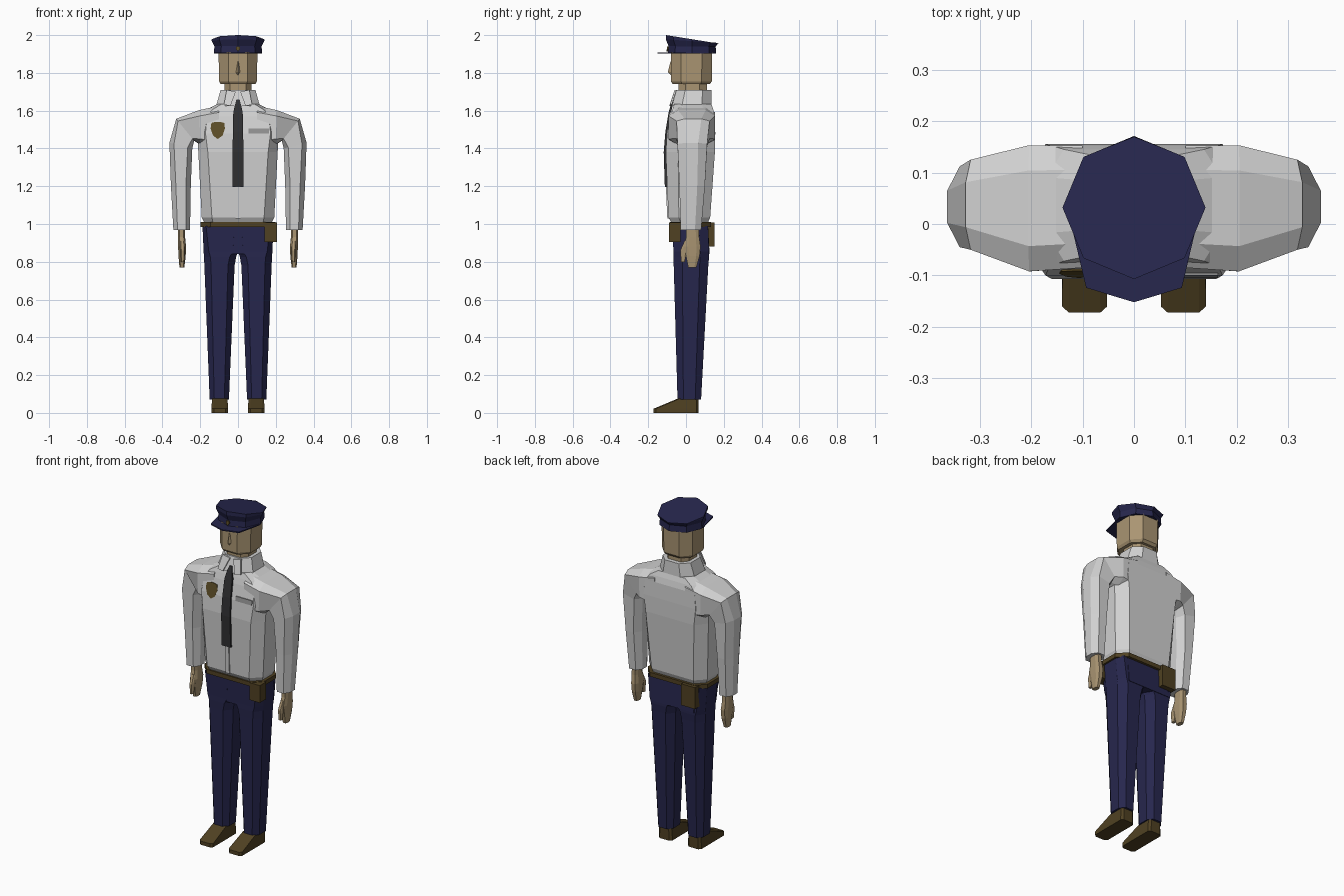
import bpy, bmesh, math
from mathutils import Vector


def material(name, r, g, b):
    m = bpy.data.materials.new(name)
    m.diffuse_color = (r, g, b, 1)
    return m


SHIRT = material("light grey cloth", 0.64, 0.64, 0.64)
NAVY = material("navy cloth", 0.02, 0.02, 0.075)
SKIN = material("skin", 0.40, 0.30, 0.17)
LEATHER = material("brown leather", 0.08, 0.053, 0.016)
BLACK = material("charcoal tie", 0.03, 0.03, 0.032)
STEEL = material("grey metal", 0.28, 0.28, 0.28)
BRASS = material("dark brass", 0.11, 0.075, 0.02)


def loft(name, rings, mat, mirror=False):
    """Skin a closed flat-shaded solid over rings with equal point counts."""
    bm = bmesh.new()
    vs = [[bm.verts.new(p) for p in r] for r in rings]
    n = len(vs[0])
    for a, b in zip(vs, vs[1:]):
        for i in range(n):
            bm.faces.new((a[i], a[(i + 1) % n], b[(i + 1) % n], b[i]))
    bm.faces.new(vs[0][::-1])
    bm.faces.new(vs[-1])
    bmesh.ops.recalc_face_normals(bm, faces=bm.faces)
    me = bpy.data.meshes.new(name)
    bm.to_mesh(me)
    bm.free()
    me.materials.append(mat)
    ob = bpy.data.objects.new(name, me)
    bpy.context.collection.objects.link(ob)
    if mirror:
        ob.modifiers.new("Mirror", 'MIRROR').use_mirror_merge = False
    return ob


def octagon(cx, cy):
    """Unit chamfered square as (u, v) in 0..1."""
    return [(cx, 0), (1 - cx, 0), (1, cy), (1, 1 - cy),
            (1 - cx, 1), (cx, 1), (0, 1 - cy), (0, cy)]


def flat(z, x0, x1, y0, y1, cx=0.2, cy=0.25):
    """Horizontal eight-sided ring."""
    return [(x0 + u * (x1 - x0), y0 + v * (y1 - y0), z) for u, v in octagon(cx, cy)]


def tilted(a, b, y0, y1, cx=0.2, cy=0.25):
    """Eight-sided ring spanning from point a to point b in the xz plane."""
    return [(a[0] + u * (b[0] - a[0]), y0 + v * (y1 - y0), a[1] + u * (b[1] - a[1]))
            for u, v in octagon(cx, cy)]


def box(name, x0, x1, y0, y1, z0, z1, mat):
    rings = [[(x0, y0, z), (x1, y0, z), (x1, y1, z), (x0, y1, z)] for z in (z0, z1)]
    return loft(name, rings, mat)


def plate(name, outline, mat, depth=0.008, mirror=False):
    """Thin plate from (x, y, z) points, thickened backwards."""
    back = [(x, y + depth, z) for x, y, z in outline]
    return loft(name, [outline, back], mat, mirror)


def cap_ring(r, z, slope=0.0, cy=0.032):
    """Octagon with corners on the axes, height falling toward the back."""
    pts = [(r * math.sin(i * math.pi / 4), -r * math.cos(i * math.pi / 4)) for i in range(8)]
    return [(x, cy + y, z - slope * y) for x, y in pts]


# Shoes
loft("shoe", [
    flat(0.0, 0.052, 0.14, -0.172, 0.067, 0.15, 0.05),
    flat(0.022, 0.052, 0.14, -0.172, 0.067, 0.15, 0.05),
    flat(0.075, 0.056, 0.138, -0.045, 0.067, 0.15, 0.1)], LEATHER, True)

# Trousers: legs and hips
loft("trouser_leg", [
    flat(0.072, 0.048, 0.15, -0.045, 0.08, 0.24),
    flat(0.78, 0.018, 0.178, -0.065, 0.118, 0.22),
    flat(0.825, 0.010, 0.18, -0.067, 0.122, 0.2),
    flat(0.855, 0.0, 0.182, -0.067, 0.122, 0.15),
    flat(0.99, 0.0, 0.188, -0.07, 0.117, 0.1)], NAVY, True)
loft("trouser_hips", [
    flat(0.84, -0.181, 0.181, -0.066, 0.125, 0.12),
    flat(0.99, -0.188, 0.188, -0.07, 0.117, 0.12)], NAVY)

# Belt and pouches
loft("belt", [flat(z, -0.198, 0.198, -0.086, 0.132, 0.13) for z in (0.985, 1.01)], LEATHER)
box("front_pouch", 0.14, 0.207, -0.09, -0.03, 0.905, 1.008, LEATHER)
box("rear_pouch", -0.165, -0.075, 0.11, 0.152, 0.88, 1.008, LEATHER)

# Shirt body
loft("shirt_body", [
    flat(1.005, -0.178, 0.178, -0.075, 0.115, 0.13),
    flat(1.035, -0.192, 0.192, -0.093, 0.128, 0.14),
    flat(1.38, -0.21, 0.21, -0.107, 0.153, 0.12),
    flat(1.48, -0.215, 0.215, -0.100, 0.155, 0.1),
    flat(1.57, -0.205, 0.205, -0.082, 0.153, 0.1),
    flat(1.605, -0.17, 0.17, -0.072, 0.145, 0.1),
    flat(1.635, -0.11, 0.11, -0.062, 0.135, 0.1)], SHIRT)

# Shoulders running down into the sleeves
loft("shirt_sleeve", [
    tilted((0.10, 1.40), (0.10, 1.625), -0.085, 0.153, 0.15, 0.2),
    tilted((0.20, 1.42), (0.205, 1.603), -0.092, 0.153, 0.17, 0.2),
    tilted((0.232, 1.44), (0.327, 1.557), -0.05, 0.125, 0.1, 0.25),
    tilted((0.242, 1.40), (0.363, 1.43), -0.045, 0.112, 0.2, 0.3),
    tilted((0.25, 1.2), (0.355, 1.2), -0.035, 0.1, 0.25, 0.3),
    tilted((0.254, 0.967), (0.342, 0.967), -0.028, 0.08, 0.25, 0.3)], SHIRT, True)

# Hands and thumbs
loft("hand", [
    flat(0.975, 0.28, 0.318, 0.0, 0.068),
    flat(0.93, 0.28, 0.318, 0.0, 0.07),
    flat(0.88, 0.275, 0.317, -0.012, 0.077),
    flat(0.83, 0.277, 0.315, 0.0, 0.072),
    flat(0.77, 0.284, 0.31, 0.012, 0.055)], SKIN, True)
loft("thumb", [
    flat(0.91, 0.283, 0.308, -0.008, 0.03),
    flat(0.86, 0.28, 0.305, -0.03, 0.005),
    flat(0.80, 0.284, 0.302, -0.026, -0.006)], SKIN, True)

# Collar with two points and a button strip
loft("collar", [
    flat(1.625, -0.116, 0.116, -0.075, 0.136, 0.25),
    flat(1.71, -0.092, 0.092, -0.05, 0.134, 0.25)], SHIRT)
plate("collar_point", [(0.012, -0.062, 1.70), (0.06, -0.06, 1.71), (0.075, -0.085, 1.632),
                       (0.04, -0.089, 1.625)], SHIRT, 0.01, True)
plate("button_strip", [(-0.012, -0.099, 1.03), (0.012, -0.099, 1.03),
                       (0.012, -0.107, 1.21), (-0.012, -0.107, 1.21)], SHIRT)

# Tie: hanging blade, bent over the chest, and knot
loft("tie", [[(-w, y, z), (w, y, z), (w, y + 0.012, z), (-w, y + 0.012, z)]
             for w, y, z in ((0.029, -0.112, 1.195), (0.029, -0.118, 1.38),
                             (0.027, -0.109, 1.49), (0.025, -0.092, 1.59),
                             (0.015, -0.08, 1.635), (0.008, -0.07, 1.66))], BLACK)

# Chest badge and name plate
badge = [(-0.034, 1.535), (-0.012, 1.541), (0.012, 1.541), (0.034, 1.535), (0.038, 1.505),
         (0.025, 1.468), (0.0, 1.45), (-0.025, 1.468), (-0.038, 1.505)]
plate("chest_badge", [(x - 0.107, -0.105 + (z - 1.45) * 0.15, z) for x, z in badge], BRASS, 0.0095)
plate("name_plate", [(0.055, -0.105, 1.48), (0.163, -0.105, 1.48),
                     (0.163, -0.1, 1.506), (0.055, -0.1, 1.506)], STEEL, 0.0095)

# Neck, head and nose
loft("neck", [flat(z, -0.072, 0.072, -0.04, 0.11) for z in (1.69, 1.76)], SKIN)
loft("head", [
    flat(1.74, -0.092, 0.092, -0.07, 0.125, 0.25),
    flat(1.755, -0.1, 0.1, -0.08, 0.137, 0.25),
    flat(1.91, -0.103, 0.103, -0.08, 0.139, 0.25)], SKIN)
loft("nose", [[(-w, -0.075, z), (0, y, z), (w, -0.075, z)]
              for w, y, z in ((0.01, -0.082, 1.79), (0.014, -0.096, 1.805),
                              (0.007, -0.082, 1.86))], SKIN)

# Cap: band, flared crown sloping to the back, peak and small badge
loft("cap_band", [cap_ring(0.128, 1.903), cap_ring(0.124, 1.95)], NAVY)
loft("cap_crown", [cap_ring(0.122, 1.935), cap_ring(0.139, 1.968, 0.07),
                   cap_ring(0.139, 1.978, 0.16)], NAVY)
peak = [(-0.127, 0.02), (-0.093, -0.124), (0, -0.152), (0.093, -0.124), (0.127, 0.02)]
loft("cap_peak", [[(x, y, z) for x, y in peak] for z in (1.902, 1.909)], NAVY)
plate("cap_badge", [(0, -0.103, 1.913), (0.011, -0.1, 1.926), (0.009, -0.1, 1.94),
                    (-0.009, -0.1, 1.94), (-0.011, -0.1, 1.926)], BRASS)
